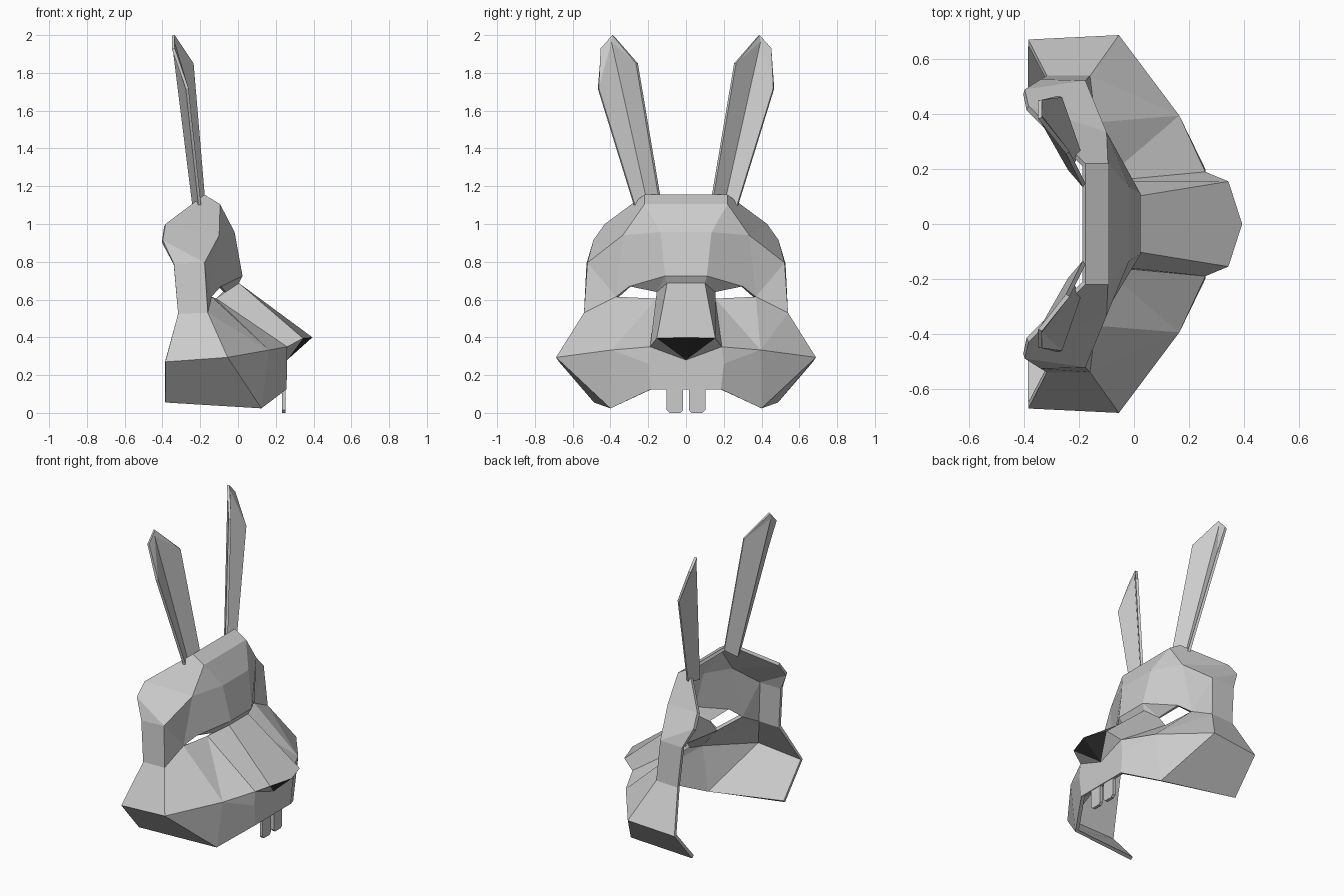
import bpy, bmesh
from mathutils import Vector

if "Cube" in bpy.data.objects:
    bpy.data.objects.remove(bpy.data.objects["Cube"])


def make_panels(name, pts, faces, thick, dark_faces=(), facing=(1, 0, 0)):
    """Build panels on +y, mirror to -y (a ' marks a mirrored point), thicken inwards."""
    bm = bmesh.new()
    verts = {}

    def vert(key):
        if key not in verts:
            x, y, z = pts[key.rstrip("'")]
            if y == 0:
                key = key.rstrip("'")
            if key not in verts:
                verts[key] = bm.verts.new((x, -y if key.endswith("'") else y, z))
        return verts[key]

    for spec in list(faces) + list(dark_faces):
        keys = spec.split()
        sides = [keys]
        if "'" not in spec:                       # side panel: add its mirror
            sides.append([k + "'" if pts[k][1] else k for k in reversed(keys)])
        for side in sides:
            f = bm.faces.new([vert(k) for k in side])
            f.material_index = 1 if spec in dark_faces else 0
    bmesh.ops.recalc_face_normals(bm, faces=bm.faces)
    bm.normal_update()
    if sum((f.normal * f.calc_area() for f in bm.faces), Vector()).dot(Vector(facing)) < 0:
        bmesh.ops.reverse_faces(bm, faces=bm.faces)
    mesh = bpy.data.meshes.new(name)
    bm.to_mesh(mesh)
    bm.free()
    ob = bpy.data.objects.new(name, mesh)
    bpy.context.collection.objects.link(ob)
    mod = ob.modifiers.new("thickness", "SOLIDIFY")
    mod.thickness = thick
    mod.offset = -1
    return ob


# Face shell: forehead, temples, eye rim, nose, muzzle and cheeks
face_pts = {
    "top_b": (-.177, .22, 1.155), "top_f": (-.095, .22, 1.105),
    "fore": (-.018, .135, .957), "fore_s": (-.10, .335, .94),
    "brow": (.024, .11, .725), "brow_m": (-.09, .30, .67),
    "temple_t": (-.384, .43, 1.0), "temple_b": (-.398, .49, .915),
    "side_b": (-.34, .527, .79), "side": (-.177, .522, .795),
    "eye_o": (-.14, .37, .615), "eye_t": (-.065, .155, .64), "eye_i": (-.115, .155, .605),
    "jaw": (-.16, .54, .53), "jaw_b": (-.317, .54, .525),
    "bridge": (.005, .10, .687), "nose": (.344, .155, .395),
    "tip": (.394, 0, .40), "chin": (.26, 0, .28),
    "lip_t": (.26, .19, .35), "lip_m": (.26, .20, .26), "lip_b": (.257, .185, .125),
    "cheek": (.165, .395, .333), "cheek_o": (-.055, .688, .294),
    "cheek_b": (.124, .40, .024), "back_m": (-.385, .672, .27), "back_l": (-.385, .487, .055),
}
face_panels = [
    # forehead and temples
    "top_b top_f top_f' top_b'", "top_f fore fore' top_f'", "fore brow brow' fore'",
    "top_f fore_s fore", "top_b temple_t fore_s top_f", "fore fore_s eye_o brow_m brow",
    "fore_s temple_t temple_b side", "temple_b side_b side", "fore_s side eye_o",
    "side side_b jaw_b jaw", "side jaw eye_o",
    # brow underside and nose
    "brow bridge bridge' brow'", "brow eye_t bridge", "brow brow_m eye_t",
    "bridge nose tip nose' bridge'", "bridge eye_t eye_i lip_t nose", "nose lip_t chin",
    # muzzle and cheeks
    "chin lip_t lip_m lip_b lip_b' lip_m' lip_t'", "eye_i cheek lip_t", "lip_t cheek lip_m",
    "eye_i eye_o cheek", "eye_o jaw cheek", "jaw cheek_o cheek", "jaw jaw_b back_m cheek_o",
    "lip_m cheek cheek_b lip_b", "cheek cheek_o cheek_b", "cheek_o back_m back_l cheek_b",
]
mask = make_panels("rabbit_mask_face", face_pts, face_panels, .022, ["tip nose chin"])
for label, color in (("grey", (.8, .8, .8, 1)), ("nose_black", (.03, .03, .03, 1))):
    mat = bpy.data.materials.new(label)
    mat.diffuse_color = color
    mat.use_nodes = True
    mat.node_tree.nodes["Principled BSDF"].inputs["Base Color"].default_value = mat.diffuse_color
    mask.data.materials.append(mat)

# Ears: V-shaped channels with the fold at the back
ear_pts = {
    "in0": (-.175, .145, 1.14), "in1": (-.235, .265, 1.85), "tip": (-.335, .39, 2.0),
    "fold0": (-.225, .20, 1.09), "fold1": (-.335, .395, 1.965),
    "out0": (-.195, .27, 1.10), "out1": (-.262, .462, 1.72), "out2": (-.335, .452, 1.93),
}
make_panels("ears", ear_pts, ["in0 fold0 fold1 in1", "in1 fold1 tip", "fold0 out0 out1 fold1",
                              "fold1 out1 out2 tip"], .016)

# Two front teeth with clipped lower corners
for sign, name in ((1, "tooth_left"), (-1, "tooth_right")):
    bm = bmesh.new()
    outline = [(.015, .16), (.015, .015), (.03, 0), (.087, 0), (.102, .015), (.102, .16)]
    f = bm.faces.new([bm.verts.new((.232, sign * y, z)) for y, z in outline])
    ext = bmesh.ops.extrude_face_region(bm, geom=[f])
    bmesh.ops.translate(bm, vec=(.02, 0, 0),
                        verts=[v for v in ext["geom"] if isinstance(v, bmesh.types.BMVert)])
    bmesh.ops.recalc_face_normals(bm, faces=bm.faces)
    mesh = bpy.data.meshes.new(name)
    bm.to_mesh(mesh)
    bm.free()
    bpy.context.collection.objects.link(bpy.data.objects.new(name, mesh))
